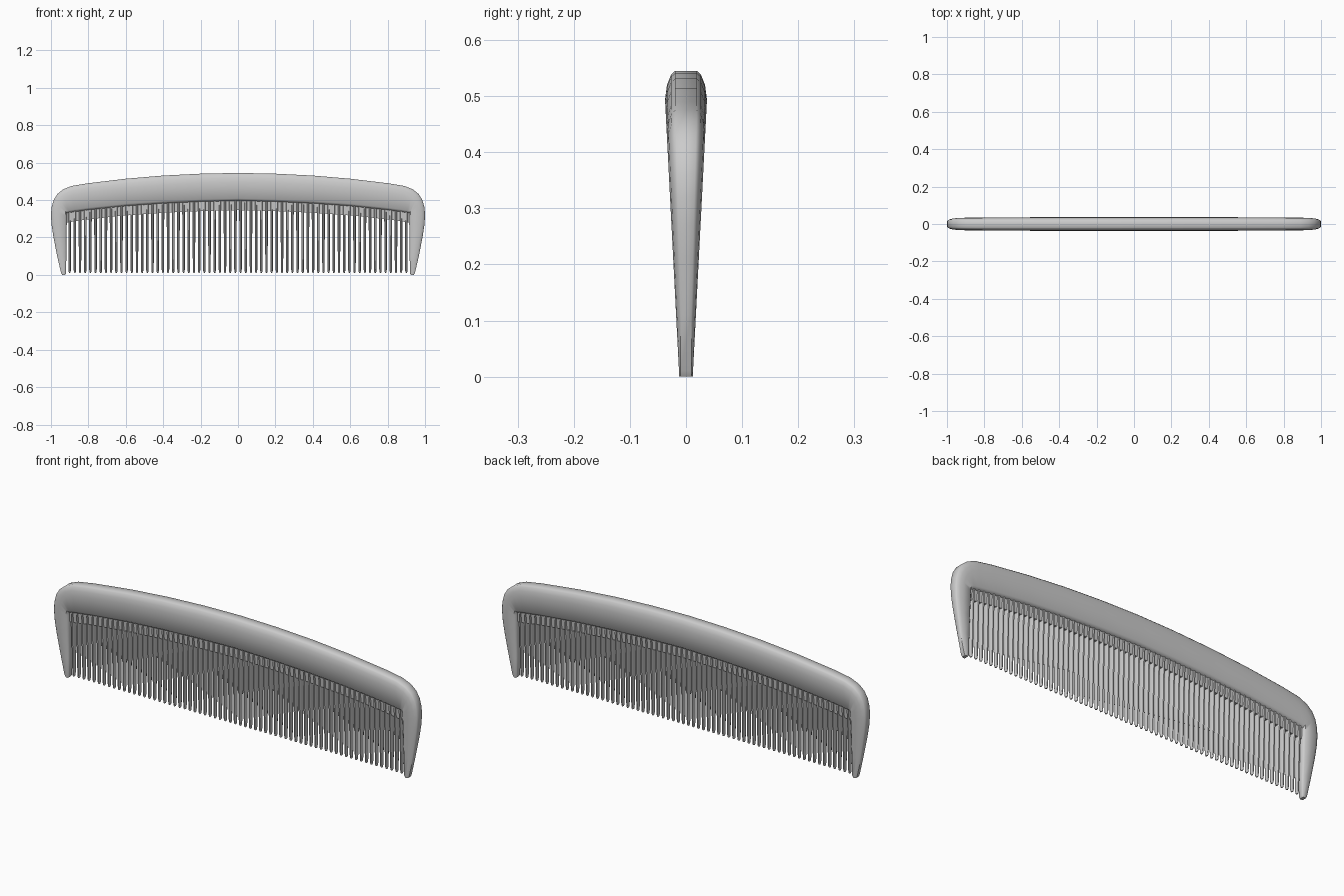
import bpy, bmesh, math

if "Cube" in bpy.data.objects:
    bpy.data.objects.remove(bpy.data.objects["Cube"])

# right half of the frame: (outer x, outer z, inner x, inner z), tip to crown
HALF = [
    (0.940, 0.000, 0.925, 0.000), (0.946, 0.010, 0.919, 0.008),
    (0.969, 0.110, 0.918, 0.100), (0.988, 0.210, 0.917, 0.190),
    (0.997, 0.270, 0.916, 0.250), (1.000, 0.320, 0.915, 0.290),
    (0.997, 0.360, 0.915, 0.310), (0.986, 0.400, 0.915, 0.322),
    (0.966, 0.432, 0.915, 0.330), (0.935, 0.457, 0.905, 0.332),
    (0.890, 0.475, 0.875, 0.337), (0.800, 0.490, 0.790, 0.348),
    (0.600, 0.514, 0.600, 0.368), (0.400, 0.531, 0.400, 0.382),
    (0.200, 0.541, 0.200, 0.391)]
STATIONS = HALF + [(0, 0.545, 0, 0.396)] + [(-a, b, -c, d) for a, b, c, d in reversed(HALF)]
ARCH = [(0, 0.396), (0.2, 0.391), (0.4, 0.382), (0.6, 0.368), (0.8, 0.347), (0.92, 0.329)]


def arch_z(x):
    x = abs(x)
    for (x0, z0), (x1, z1) in zip(ARCH, ARCH[1:]):
        if x <= x1:
            return z0 + (z1 - z0) * (x - x0) / (x1 - x0)
    return ARCH[-1][1]


def loft(bm, rings):
    """Skin closed rings of equal length and cap both ends."""
    vs = [[bm.verts.new(p) for p in r] for r in rings]
    n = len(vs[0])
    for a, b in zip(vs, vs[1:]):
        for i in range(n):
            bm.faces.new((a[i], a[(i + 1) % n], b[(i + 1) % n], b[i]))
    bm.faces.new(vs[0])
    bm.faces.new(vs[-1])


def finish(bm, name, angle=40):
    bmesh.ops.recalc_face_normals(bm, faces=bm.faces)
    me = bpy.data.meshes.new(name)
    bm.to_mesh(me)
    bm.free()
    ob = bpy.data.objects.new(name, me)
    bpy.context.collection.objects.link(ob)
    bpy.ops.object.select_all(action='DESELECT')
    ob.select_set(True)
    bpy.context.view_layer.objects.active = ob
    bpy.ops.object.shade_smooth_by_angle(angle=math.radians(angle))
    return ob


# frame: rounded outer edge, small bevel on the inner edge, thinning downwards
def frame_ring(ox, oz, ix, iz):
    width = math.hypot(ox - ix, oz - iz)
    s = min(1, width / 0.11)
    side = [(0, 0.52), (0.007 * s, 0.72), (0.025 * s, 0.91), (0.05 * s, 1.0),
            (width - 0.012 * s, 1.0), (width, 0.62)]
    if width < 0.03:
        side = [(d, max(f, 0.8)) for d, f in side]
    pts = []
    for d, f in side:
        t = d / width
        x, z = ox + (ix - ox) * t, oz + (iz - oz) * t
        pts.append((x, f * (0.012 + 0.0515 * min(z, 0.49)), z))
    return pts + [(x, -y, z) for x, y, z in reversed(pts)]


bm = bmesh.new()
loft(bm, [frame_ring(*s) for s in STATIONS])
finish(bm, "comb_frame", 50)

# recessed web joining the tooth roots
bm = bmesh.new()
rings = []
for i in range(33):
    x = -0.92 + 1.84 * i / 32
    z = arch_z(x)
    rings.append([(x, -0.018, z + 0.02), (x, 0.018, z + 0.02),
                  (x, 0.012, z - 0.05), (x, -0.012, z - 0.05)])
loft(bm, rings)
finish(bm, "tooth_web", 30)

# slim tapered teeth
bm = bmesh.new()
COUNT, SIDES = 66, 8
for i in range(COUNT):
    x = -0.9 + 1.8 * i / (COUNT - 1)
    z = arch_z(x)
    rings = []
    for h, rx, ry in ((z + 0.015, 0.009, 0.022), (z - 0.05, 0.0075, 0.019),
                      (0.03, 0.0065, 0.010), (0.016, 0.0055, 0.008), (0.011, 0.003, 0.005)):
        rings.append([(x + rx * math.cos(math.tau * (k + 0.5) / SIDES) * 1.06,
                       ry * math.sin(math.tau * (k + 0.5) / SIDES) * 1.06, h)
                      for k in range(SIDES)])
    loft(bm, rings)
finish(bm, "comb_teeth", 50)
